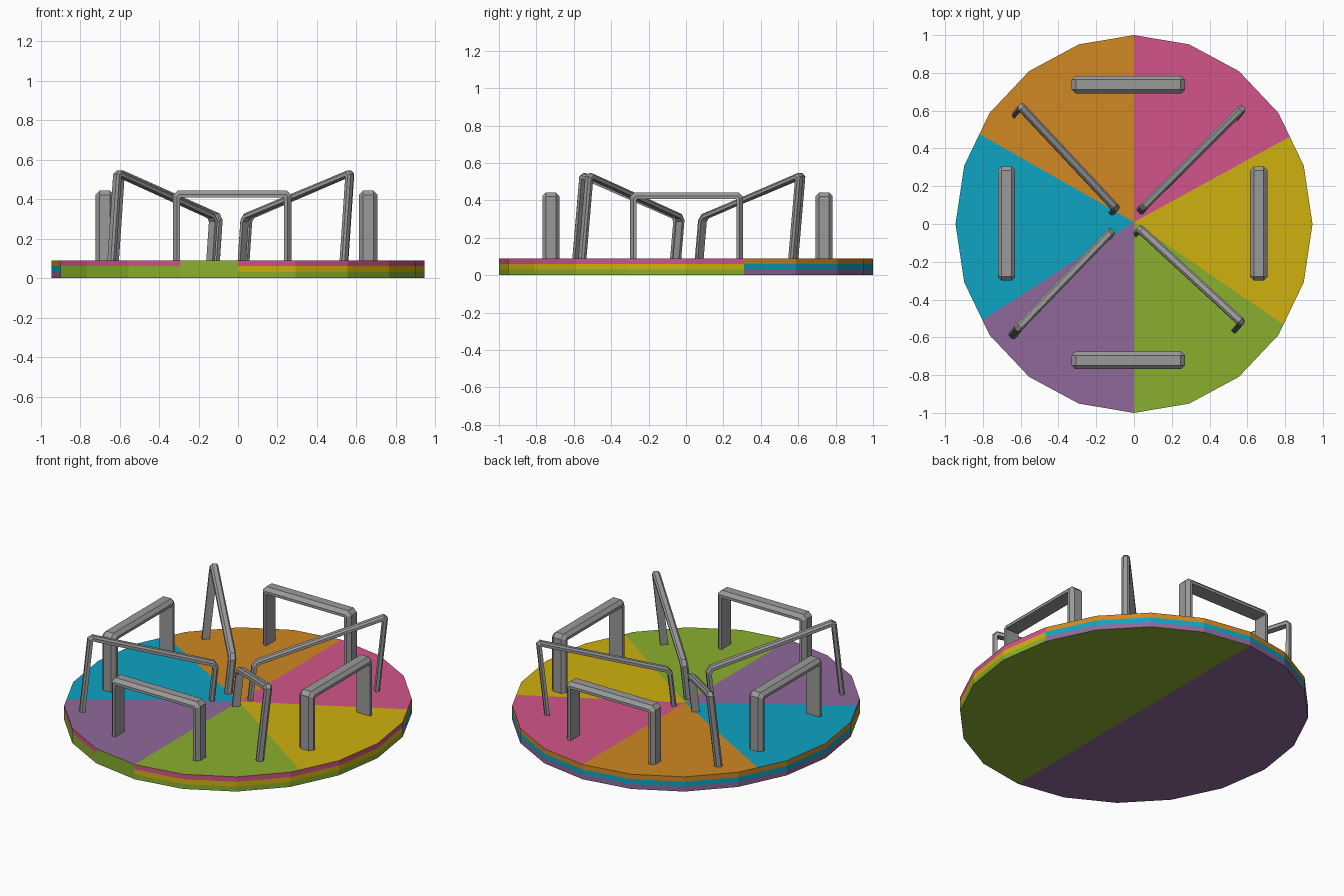
import bpy, bmesh, math
from mathutils import Vector

if "Cube" in bpy.data.objects:
    bpy.data.objects.remove(bpy.data.objects["Cube"])


def material(name, rgb):
    m = bpy.data.materials.new(name)
    lin = [((c / 255 + 0.055) / 1.055) ** 2.4 for c in rgb]
    m.diffuse_color = (*lin, 1)
    m.use_nodes = True
    m.node_tree.nodes["Principled BSDF"].inputs["Base Color"].default_value = m.diffuse_color
    return m


COLORS = {
    "orange": (208, 136, 34), "pink": (210, 84, 138), "yellow": (208, 177, 14),
    "green": (138, 175, 47), "purple": (144, 104, 154), "teal": (14, 164, 194),
}
ORDER = list(COLORS)
paint = [material(n + " paint", c) for n, c in COLORS.items()]
steel = material("grey steel", (154, 154, 154))


def finish(name, bm, mats):
    bmesh.ops.recalc_face_normals(bm, faces=bm.faces)
    me = bpy.data.meshes.new(name)
    bm.to_mesh(me)
    bm.free()
    for m in mats:
        me.materials.append(m)
    ob = bpy.data.objects.new(name, me)
    bpy.context.collection.objects.link(ob)
    return ob


# Platform: 20-sided disc, extra rim points where the top colours meet
RX, RY, SIDES = 0.945, 1.0, 20
LEVELS = [0, 0.03, 0.06, 0.09]
SPLITS = [1.55, 5, 8.4, 11.72, 15, 18.2]
rim = sorted(set(range(SIDES)) | set(SPLITS))


def rim_point(k, z):
    def corner(i):
        a = 2 * math.pi * i / SIDES
        return Vector((RX * math.cos(a), RY * math.sin(a), z))
    i = math.floor(k)
    return corner(i).lerp(corner(i + 1), k - i)


def top_color(k):
    for limit, c in zip(SPLITS, ("yellow", "pink", "orange", "teal", "purple", "green")):
        if k < limit:
            return c
    return "yellow"


def side_color(k, level):
    if 1 <= k < 11:
        return ("purple", "teal", "orange")[level]
    if 11 <= k < 14:
        return ("green", "green", "pink")[level]
    if 14 <= k < 15:
        return "green"
    return ("green", "yellow", "pink")[level]


bm = bmesh.new()
rings = [[bm.verts.new(rim_point(k, z)) for k in rim] for z in LEVELS]
hub = bm.verts.new((0, 0.01, LEVELS[-1]))
base = bm.verts.new((0, 0, 0))


def add(verts, color):
    bm.faces.new(verts).material_index = ORDER.index(color)


for i, k in enumerate(rim):
    j = (i + 1) % len(rim)
    mid = k + 0.01
    add((hub, rings[-1][i], rings[-1][j]), top_color(mid))
    add((base, rings[0][j], rings[0][i]), "purple" if 5 <= k < 15 else "green")
    for l in range(3):
        lo, hi = rings[l], rings[l + 1]
        add((lo[i], lo[j], hi[j], hi[i]), side_color(mid, l))
finish("platform", bm, paint)


def chamfer(path, c):
    out = [path[0]]
    for a, p, b in zip(path, path[1:], path[2:]):
        out += [p + (a - p).normalized() * c, p + (b - p).normalized() * c]
    return out + [path[-1]]


# Rail: chamfered strip bent along an arch between two ground points
def rail(name, start, end, z0, z1, width, depth, cut, corner, lean=(0, 0)):
    start, end = Vector((*start, 0)), Vector((*end, 0))
    length = (end - start).length
    u = (end - start).normalized()
    n = Vector((-u.y, u.x, 0))
    path = chamfer([Vector(p) for p in ((0, 0.085), (0, z0), (length, z1), (length, 0.085))], corner)
    h = width / 2
    section = [(-h, depth), (-h, cut), (-h + cut, 0), (h - cut, 0), (h, cut), (h, depth)]
    rights = []
    for a, b in zip(path, path[1:]):
        t = (b - a).normalized()
        rights.append(Vector((t.y, -t.x)))
    bm = bmesh.new()
    loops = []
    for i, p in enumerate(path):
        r1, r2 = rights[max(i - 1, 0)], rights[min(i, len(rights) - 1)]
        m = (r1 + r2) / (1 + r1.dot(r2))
        ring = []
        for w, d in section:
            q = p + m * d
            top = z0 + (z1 - z0) * min(max(q.x / length, 0), 1)
            drop = q.y - top
            co = start + u * q.x + n * w
            ring.append(bm.verts.new((co.x + lean[0] * drop, co.y + lean[1] * drop, q.y)))
        loops.append(ring)
    for a, b in zip(loops, loops[1:]):
        for i in range(6):
            j = (i + 1) % 6
            bm.faces.new((a[i], a[j], b[j], b[i]))
    bm.faces.new(loops[0])
    bm.faces.new(loops[-1])
    finish(name, bm, [steel])


# Four wide arches around the edge
for name, a, b in (
    ("front_arch", (-0.33, -0.722), (0.27, -0.722)),
    ("back_arch", (-0.33, 0.738), (0.27, 0.738)),
    ("left_arch", (-0.675, -0.30), (-0.675, 0.305)),
    ("right_arch", (0.66, -0.30), (0.66, 0.305)),
):
    rail(name, a, b, 0.443, 0.443, 0.092, 0.036, 0.02, 0.023)

# Four sloping handrails running from the middle outwards, slightly leaning
for name, a, b in (
    ("back_right_handrail", (0.04, 0.08), (0.582, 0.62)),
    ("back_left_handrail", (-0.085, 0.075), (-0.607, 0.632)),
    ("front_left_handrail", (-0.11, -0.03), (-0.622, -0.56)),
    ("front_right_handrail", (0.022, -0.015), (0.58, -0.528)),
):
    rail(name, a, b, 0.32, 0.553, 0.044, 0.027, 0.01, 0.025, lean=(0.067, 0.085))
